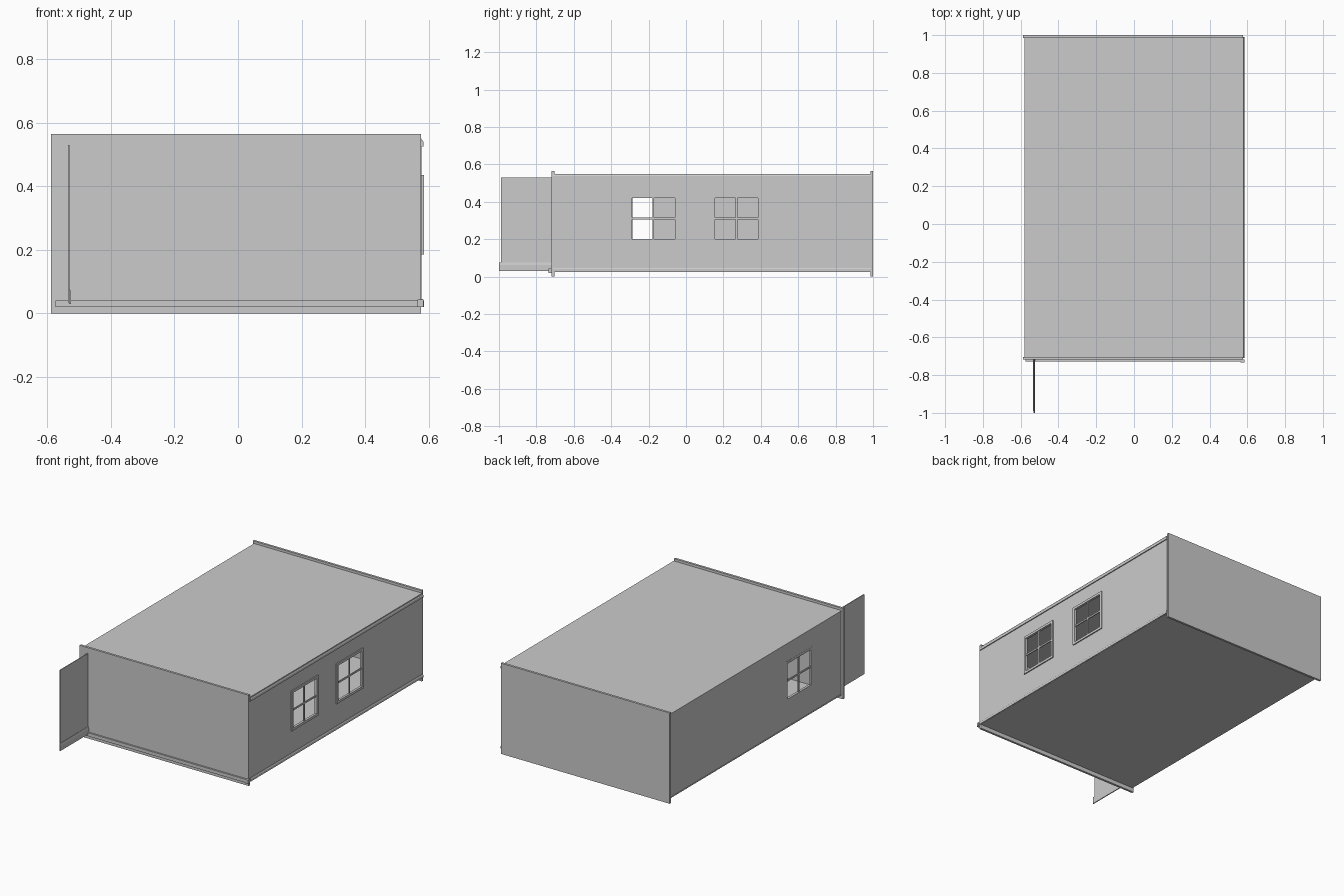
import bpy, bmesh

if "Cube" in bpy.data.objects:
    bpy.data.objects.remove(bpy.data.objects["Cube"])


def finish(bm, name):
    me = bpy.data.meshes.new(name)
    bm.to_mesh(me)
    bm.free()
    ob = bpy.data.objects.new(name, me)
    bpy.context.collection.objects.link(ob)
    return ob


def add_box(bm, x0, x1, y0, y1, z0, z1):
    vs = bmesh.ops.create_cube(bm, size=1)["verts"]
    for v in vs:
        v.co = (x1 if v.co.x > 0 else x0, y1 if v.co.y > 0 else y0, z1 if v.co.z > 0 else z0)
    return vs


def box(name, *ext):
    bm = bmesh.new()
    add_box(bm, *ext)
    return finish(bm, name)


def strip(name, depth, height, x0, y0, y1, z0):
    """Moulding along y with a chamfered upper outer edge, facing +x."""
    pts = [(0, 0), (depth, 0), (depth, height * .7), (depth * .5, height), (0, height)]
    bm = bmesh.new()
    f = bm.faces.new([bm.verts.new((x0 + a, y0, z0 + b)) for a, b in pts])
    new = bmesh.ops.extrude_face_region(bm, geom=[f])["geom"]
    for v in new:
        if isinstance(v, bmesh.types.BMVert):
            v.co.y = y1
    bmesh.ops.recalc_face_normals(bm, faces=bm.faces)
    return finish(bm, name)


Y0, Y1 = -0.71, 0.99      # room length
Z0, Z1 = 0.025, 0.55      # floor underside and roof top
W, WZ0, WZ1 = 0.115, 0.20, 0.42   # window half width and height range


def side_wall(name, x, thick, centres):
    """Wall sheet with window openings, given thickness by a modifier."""
    ys = [Y0] + [c + s * W for c in centres for s in (-1, 1)] + [Y1]
    zs = [Z0, WZ0, WZ1, Z1]
    bm = bmesh.new()
    g = [[bm.verts.new((x, y, z)) for z in zs] for y in ys]
    for i in range(len(ys) - 1):
        for j in range(3):
            if not (i % 2 == 1 and j == 1):
                bm.faces.new((g[i][j], g[i + 1][j], g[i + 1][j + 1], g[i][j + 1]))
    ob = finish(bm, name)
    m = ob.modifiers.new("thickness", 'SOLIDIFY')
    m.thickness = thick
    m.offset = -1


def window(name, x0, x1, c):
    """Outer frame with a cross of glazing bars."""
    bm = bmesh.new()
    f, b, mid = 0.015, 0.005, (WZ0 + WZ1) / 2
    for s in (-1, 1):
        a = sorted((c + s * W, c + s * (W + f)))
        add_box(bm, x0, x1, a[0], a[1], WZ0 - f, WZ1 + f)
    for z in (WZ0 - f, WZ1):
        add_box(bm, x0, x1, c - W, c + W, z, z + f)
    xm = (x0 + x1) / 2
    add_box(bm, xm - .003, xm + .003, c - b, c + b, WZ0, WZ1)
    add_box(bm, xm - .003, xm + .003, c - W, c + W, mid - b, mid + b)
    return finish(bm, name)


# floor and roof
box("floor", -0.58, 0.578, Y0, Y1, Z0, Z0 + 0.004)
box("roof", -0.58, 0.578, Y0, Y1, Z1 - 0.004, Z1)

# end walls stand slightly above the roof and below the floor
box("front_wall", -0.588, 0.576, -0.718, -0.704, 0, 0.565)
box("back_wall", -0.588, 0.576, 0.986, 1.0, 0, 0.565)

# side walls with window openings
RIGHT, LEFT = (-0.175, 0.27), (-0.292,)
side_wall("right_wall", 0.578, 0.006, RIGHT)
side_wall("left_wall", -0.570, 0.006, LEFT)
for i, c in enumerate(RIGHT):
    window(f"right_window_{i + 1}", 0.57, 0.585, c)
for c in LEFT:
    window("left_window", -0.577, -0.562, c)

# mouldings along the side walls
for side, x in (("right", 0.577), ("left", -0.571)):
    strip(side + "_baseboard", 0.007, 0.02, x, Y0, Y1, 0.026)
    strip(side + "_crown", 0.007, 0.02, x, Y0, Y1, 0.525)

# baseboard across the front, with a short return at its right end
box("front_baseboard", -0.575, 0.585, -0.728, -0.717, 0.02, 0.041)
box("baseboard_return", 0.565, 0.584, -0.734, -0.717, 0.02, 0.044)

# short partition projecting forward near the left corner
box("partition", -0.535, -0.530, -0.99, -0.717, 0.035, 0.53)
strip("partition_baseboard", 0.006, 0.045, -0.531, -1.0, -0.717, 0.03)
